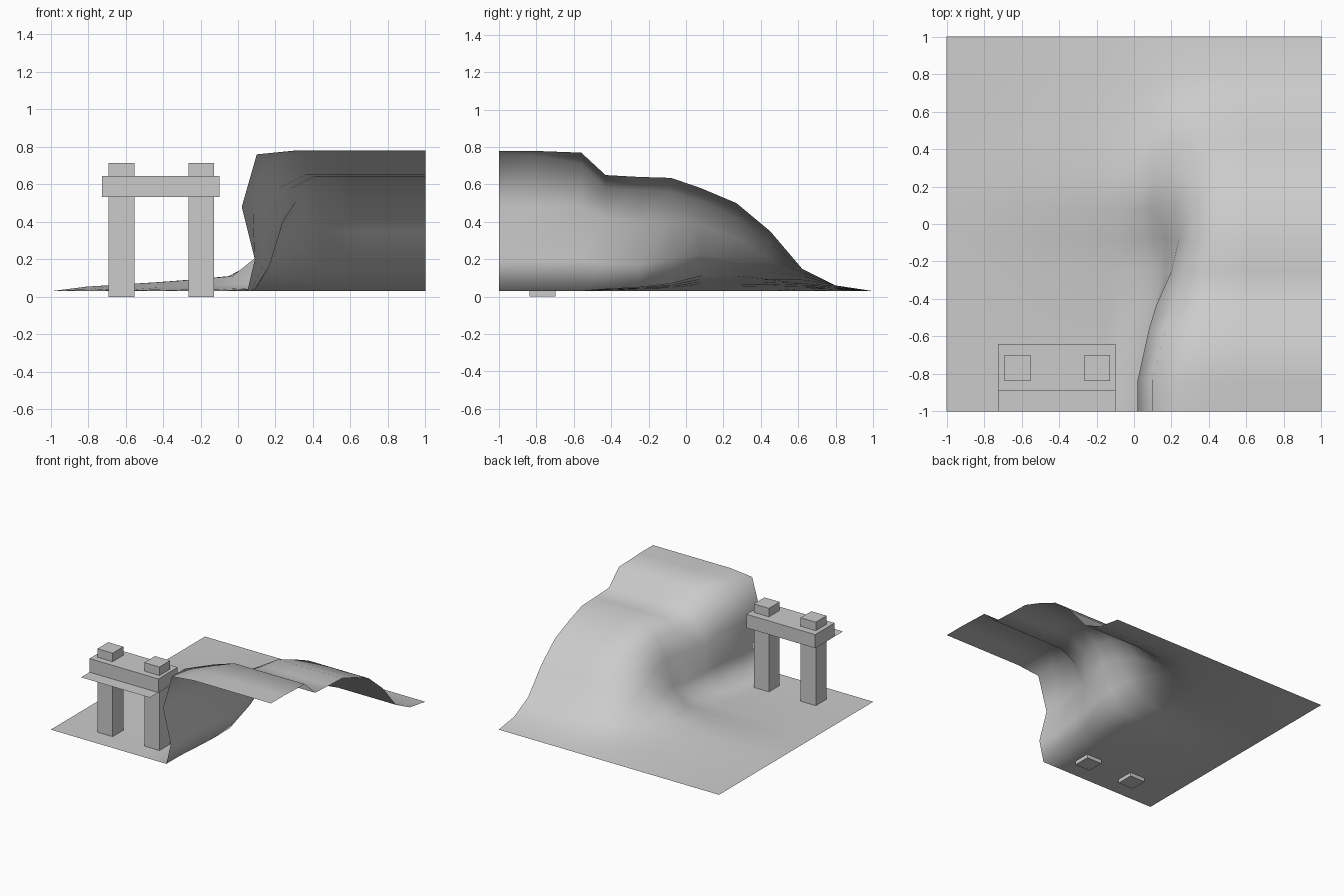
import bpy, bmesh

# Cliff sections from front to back: y, then (x, z) of foot, low, mid, brow, top
ROWS = [
    (-1.00, .05, .03, .09, .20, .02, .48, .10, .76, .30, .78),
    (-0.83, .05, .03, .09, .20, .02, .48, .10, .76, .30, .78),
    (-0.56, .07, .03, .11, .20, .08, .48, .17, .71, .36, .77),
    (-0.43, .09, .04, .14, .18, .12, .42, .22, .58, .36, .65),
    (-0.25, .10, .05, .17, .17, .20, .40, .27, .57, .40, .64),
    (-0.08, .05, .07, .17, .20, .24, .40, .31, .56, .42, .635),
    (0.08, -.03, .11, .12, .23, .22, .38, .31, .51, .44, .58),
    (0.27, -.05, .11, .10, .19, .20, .31, .30, .42, .45, .50),
    (0.45, -.05, .09, .10, .13, .20, .20, .30, .28, .46, .35),
    (0.62, -.05, .07, .10, .09, .20, .11, .30, .13, .46, .15),
    (0.80, -.05, .05, .10, .055, .20, .06, .30, .06, .46, .06),
    (1.00, -.05, .03, .10, .03, .20, .03, .30, .03, .46, .03),
]
GROUND = 0.03


def finish(bm, name, smooth=False):
    me = bpy.data.meshes.new(name)
    for f in bm.faces:
        f.smooth = smooth
    bm.to_mesh(me)
    bm.free()
    ob = bpy.data.objects.new(name, me)
    bpy.context.collection.objects.link(ob)
    return ob


def box(name, x0, x1, y0, y1, z0, z1):
    bm = bmesh.new()
    bmesh.ops.create_cube(bm, size=1)
    for v in bm.verts:
        v.co = ((x0 + x1) / 2 + v.co.x * (x1 - x0),
                (y0 + y1) / 2 + v.co.y * (y1 - y0),
                (z0 + z1) / 2 + v.co.z * (z1 - z0))
    return finish(bm, name)


# Terrain sheet: flat ground, overhanging cliff, plateau
bm = bmesh.new()
grid = []
for y, *vals in ROWS:
    cliff = list(zip(vals[0::2], vals[1::2]))
    fx, fz = cliff[0]
    tx, tz = cliff[-1]
    left = [(-1 + (fx + 1) * t, GROUND + (fz - GROUND) * w)
            for t, w in ((0, 0), (.2, .3), (.4, .45), (.6, .6), (.8, .78))]
    right = [(tx + (1 - tx) * t, tz) for t in (.33, .66, 1)]
    grid.append([bm.verts.new((x, y, z)) for x, z in left + cliff + right])
for a, b in zip(grid, grid[1:]):
    for j in range(len(a) - 1):
        bm.faces.new((a[j], a[j + 1], b[j + 1], b[j]))
finish(bm, "cliff_terrain", smooth=True)

# Gate: two posts passing through a wide beam
for side, x in (("left", -.69), ("right", -.265)):
    box(side + "_post", x, x + .138, -.837, -.698, 0, .715)
box("gate_beam", -.725, -.10, -.89, -.64, .533, .645)

# Thin ledge sticking out in front of the beam
bm = bmesh.new()
bm.faces.new([bm.verts.new((x, y, .533)) for x, y in
              ((-.725, -1), (-.10, -1), (-.10, -.89), (-.725, -.89))])
finish(bm, "beam_ledge")
